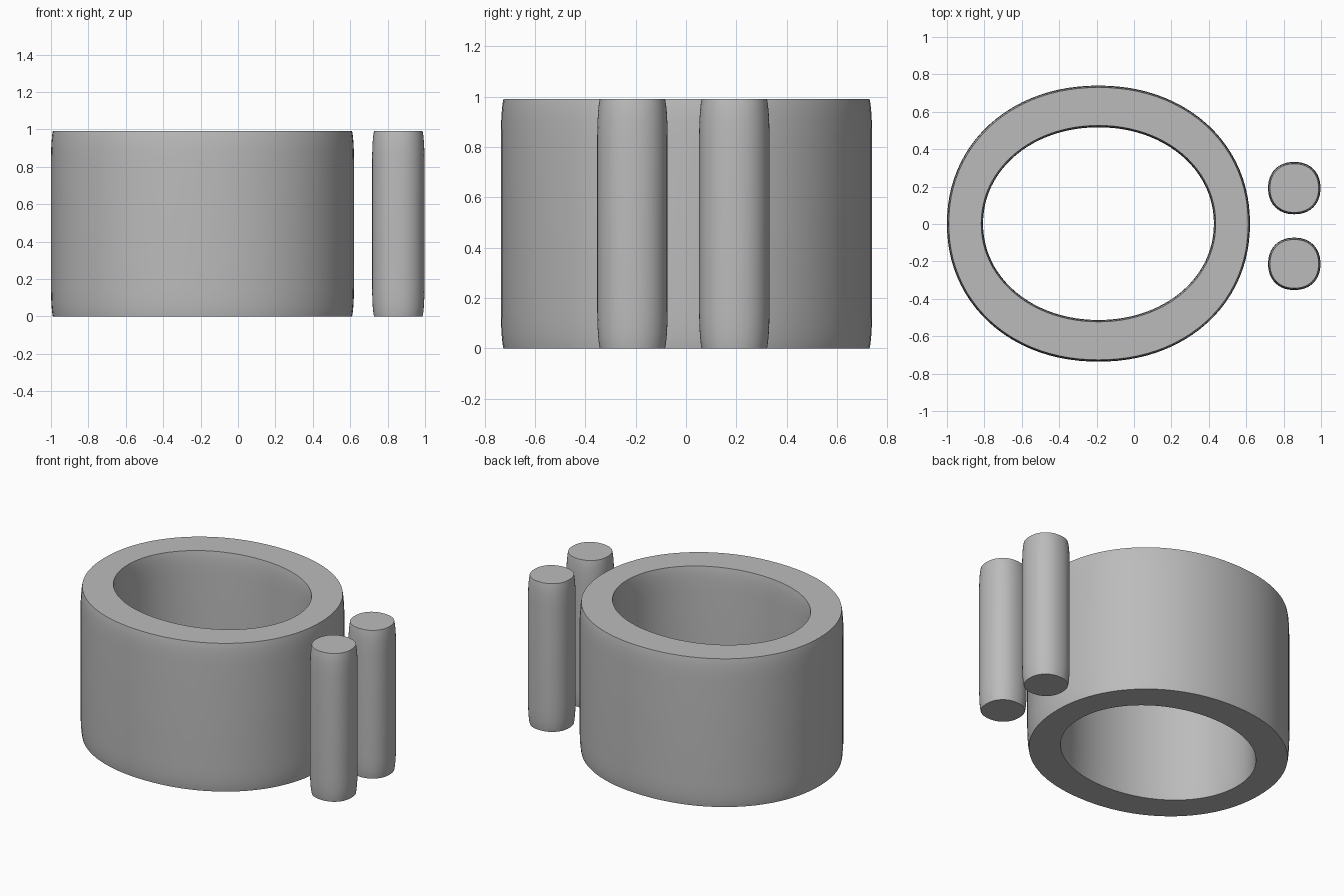
import bpy, bmesh, math

if "Cube" in bpy.data.objects:
    bpy.data.objects.remove(bpy.data.objects["Cube"])

grey = bpy.data.materials.new("plain grey")
grey.diffuse_color = (0.5, 0.5, 0.5, 1)
grey.use_nodes = True
grey.node_tree.nodes["Principled BSDF"].inputs["Base Color"].default_value = grey.diffuse_color

HEIGHT = 0.99
# (height, inset) pairs: walls draw in slightly toward both ends
LOWER = [(0.0, 0.010), (0.02, 0.0065), (0.05, 0.0035), (0.09, 0.0012), (0.15, 0.0)]
PROFILE = LOWER + [(HEIGHT - z, i) for z, i in reversed(LOWER)]


def oval(bm, rx, ry, z, power, n):
    """Ring of vertices on a slightly squared oval."""
    ring = []
    for k in range(n):
        a = 2 * math.pi * k / n
        c, s = math.cos(a), math.sin(a)
        r = (abs(c) ** power + abs(s) ** power) ** (-1 / power)
        ring.append(bm.verts.new((rx * r * c, ry * r * s, z)))
    return ring


def bridge(bm, a, b):
    n = len(a)
    for k in range(n):
        j = (k + 1) % n
        bm.faces.new((a[k], a[j], b[j], b[k]))


def wall(bm, rx, ry, power, n, sign=1):
    """Stacked ovals joined into a wall; returns bottom and top rings."""
    rings = [oval(bm, rx - sign * i, ry - sign * i, z, power, n) for z, i in PROFILE]
    for a, b in zip(rings, rings[1:]):
        bridge(bm, a, b)
    return rings[0], rings[-1]


def finish(bm, name, location):
    bmesh.ops.recalc_face_normals(bm, faces=bm.faces)
    mesh = bpy.data.meshes.new(name)
    bm.to_mesh(mesh)
    bm.free()
    mesh.materials.append(grey)
    obj = bpy.data.objects.new(name, mesh)
    obj.location = location
    bpy.context.collection.objects.link(obj)
    bpy.ops.object.select_all(action='DESELECT')
    obj.select_set(True)
    bpy.context.view_layer.objects.active = obj
    bpy.ops.object.shade_smooth_by_angle(angle=math.radians(35))


# Thick oval tube, open through the middle
bm = bmesh.new()
outer = wall(bm, 0.81, 0.738, 2.1, 96)
inner = wall(bm, 0.617, 0.515, 2.05, 96, sign=-1)
for o, i in zip(outer, inner):
    bridge(bm, o, i)
finish(bm, "oval_tube", (-0.19, 0.002, 0))

# Two solid pins beside the tube
for name, y in (("front_pin", -0.213), ("back_pin", 0.192)):
    bm = bmesh.new()
    for ring in wall(bm, 0.14, 0.14, 2.2, 48):
        bm.faces.new(ring)
    finish(bm, name, (0.857, y, 0))
